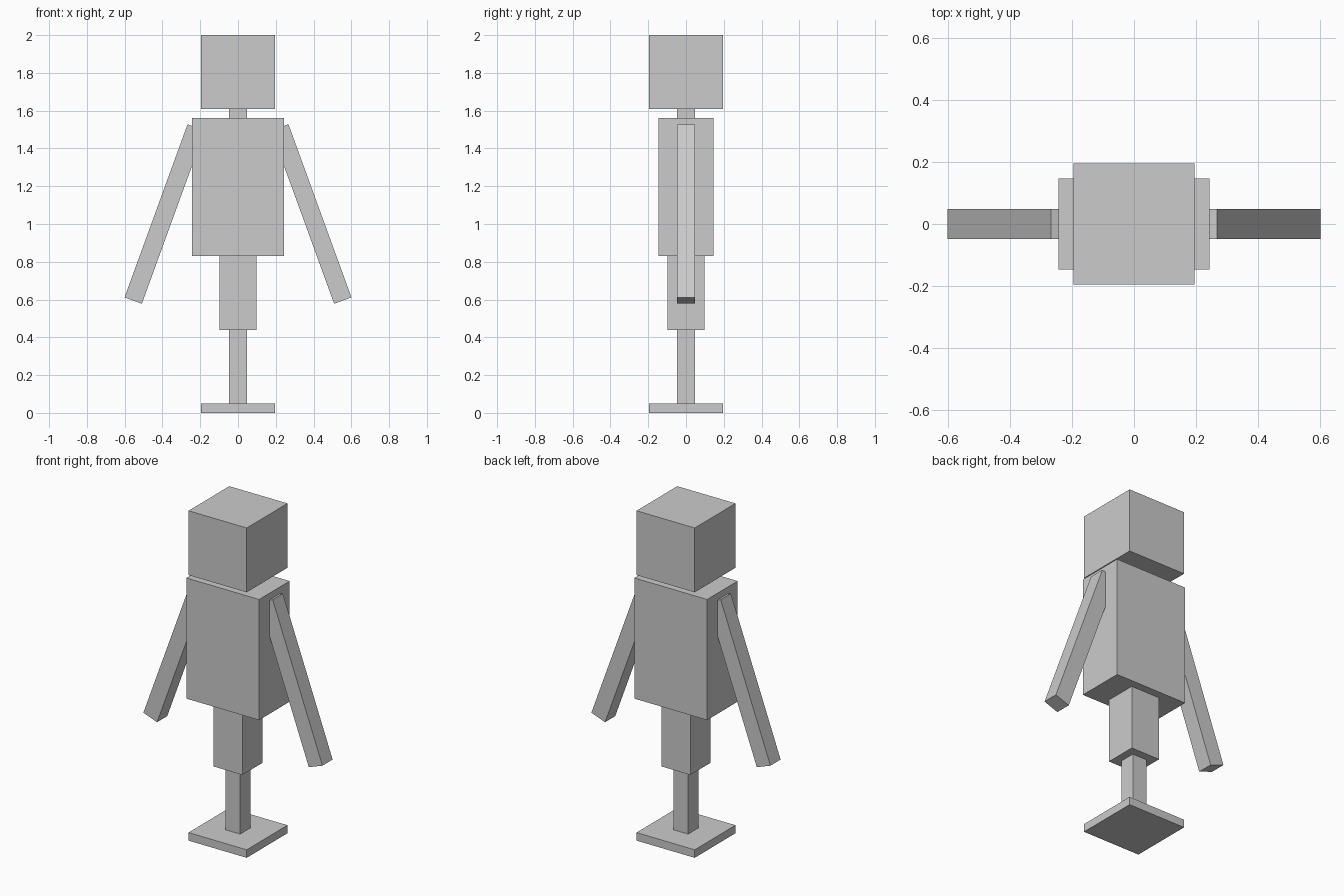
import bpy
import math

if "Cube" in bpy.data.objects:
    bpy.data.objects.remove(bpy.data.objects["Cube"])

U = 2 / 20.5  # building unit: the figure is 20.5 units tall

grey = bpy.data.materials.new("plain grey")
grey.diffuse_color = (0.6, 0.6, 0.6, 1)
grey.use_nodes = True
grey.node_tree.nodes["Principled BSDF"].inputs["Base Color"].default_value = grey.diffuse_color


def block(name, size, centre, tilt=0):
    """Box with the given size and centre, tilted around y in degrees."""
    bpy.ops.mesh.primitive_cube_add(size=1, location=centre,
                                    rotation=(0, math.radians(tilt), 0))
    obj = bpy.context.object
    obj.name = name
    obj.scale = size
    bpy.ops.object.transform_apply(location=False, rotation=False, scale=True)
    obj.data.materials.append(grey)
    return obj


# Stacked body, from the ground up: name, width, depth, height in units
stack = [
    ("foot_plate", 4, 4, 0.5),
    ("lower_leg", 1, 1, 4),
    ("upper_leg", 2, 2, 4),
    ("torso", 5, 3, 7.5),
    ("neck", 1, 1, 0.5),
    ("head", 4, 4, 4),
]
z = 0
for name, width, depth, height in stack:
    block(name, (width * U, depth * U, height * U), (0, 0, (z + height / 2) * U))
    z += height

# Arms slanting outward from the shoulders
for name, side in (("left_arm", -1), ("right_arm", 1)):
    block(name, (U, U, 10 * U), (side * 0.388, 0, 1.053), -20 * side)
